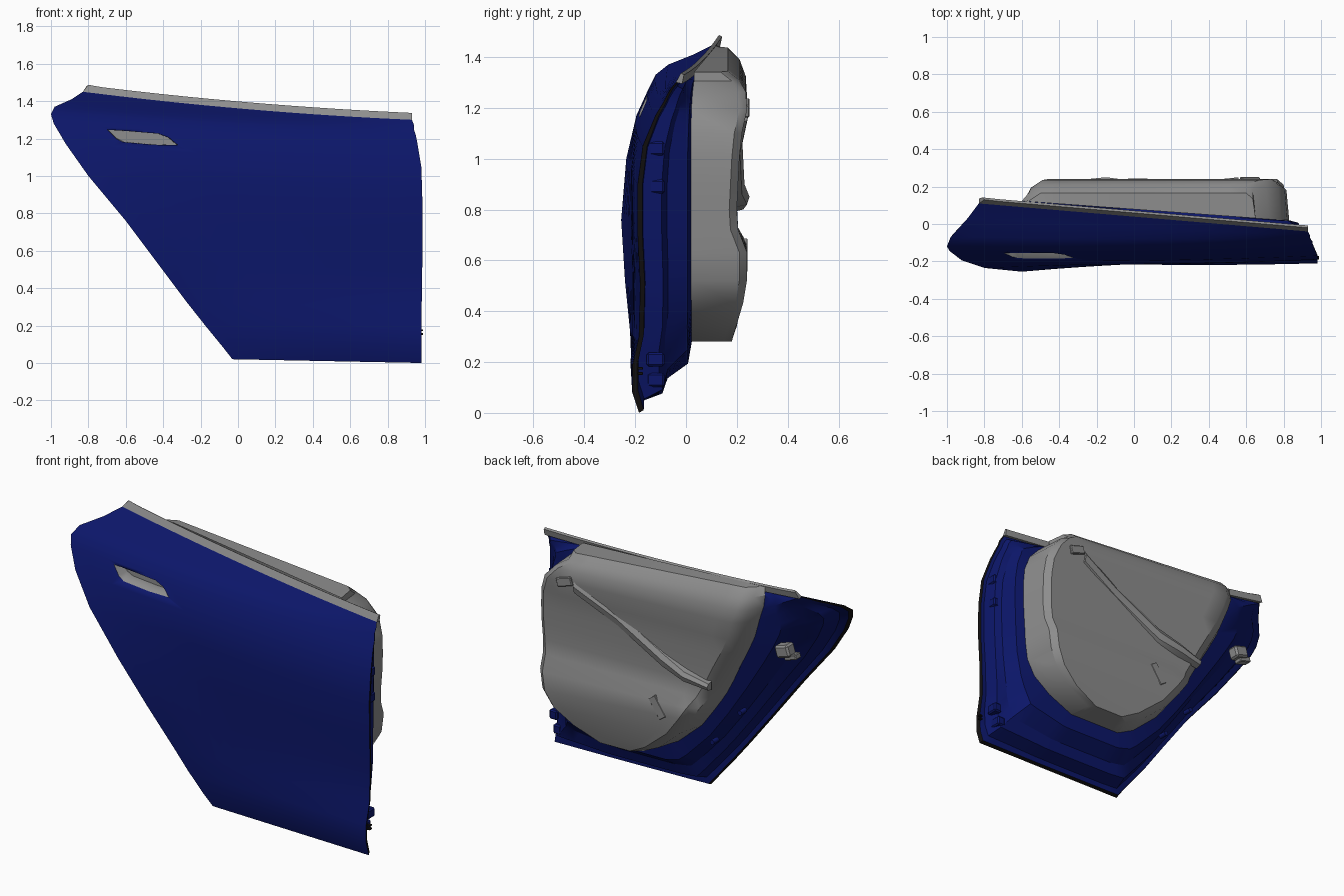
import bpy, bmesh, math
from mathutils import Vector, geometry

if "Cube" in bpy.data.objects:
    bpy.data.objects.remove(bpy.data.objects["Cube"])


def material(name, rgb):
    m = bpy.data.materials.new(name)
    m.diffuse_color = (*rgb, 1)
    m.use_nodes = True
    m.node_tree.nodes["Principled BSDF"].inputs["Base Color"].default_value = m.diffuse_color
    return m


BLUE = material("blue_paint", (0.0035, 0.008, 0.14))
BLACK = material("black_rubber", (0.006, 0.005, 0.005))
GREY = material("dark_grey_trim", (0.27, 0.27, 0.27))


def finish(name, bm, mats=(GREY,), angle=30):
    bmesh.ops.recalc_face_normals(bm, faces=bm.faces[:])
    me = bpy.data.meshes.new(name)
    bm.to_mesh(me)
    bm.free()
    for m in mats:
        me.materials.append(m)
    me.shade_smooth()
    me.set_sharp_from_angle(angle=math.radians(angle))
    ob = bpy.data.objects.new(name, me)
    bpy.context.collection.objects.link(ob)
    return ob


def loft(bm, rows, closed=False, caps=False):
    vs = [[bm.verts.new(p) for p in r] for r in rows]
    n = len(rows[0])
    for a, b in zip(vs, vs[1:]):
        for j in range(n if closed else n - 1):
            k = (j + 1) % n
            bm.faces.new((a[j], a[k], b[k], b[j]))
    if caps:
        bm.faces.new(vs[0])
        bm.faces.new(vs[-1])
    return vs


def box(name, loc, size, mats=(GREY,), tilt=0):
    bm = bmesh.new()
    bmesh.ops.create_cube(bm, size=1)
    bmesh.ops.scale(bm, vec=size, verts=bm.verts)
    bmesh.ops.bevel(bm, geom=bm.edges[:], offset=min(size) * 0.15, segments=1, affect='EDGES')
    ob = finish(name, bm, mats)
    ob.location = loc
    ob.rotation_euler.y = tilt
    return ob


def clamp(v):
    return max(0.0, min(1.0, v))


def panel_y(x, z):
    return 0.02 + 0.11 * clamp((0.8 - x) / 1.5) * clamp((z - 0.2) / 1.1)


# Outer skin rows: left x, z, y and right x, z, y
SKIN = [(-.03, .02, -.19, .98, .0, -.185), (-.085, .09, -.205, .98, .08, -.21),
        (-.175, .2, -.215, .98, .19, -.21), (-.27, .32, -.22, .982, .3, -.185),
        (-.42, .52, -.24, .985, .5, -.18), (-.60, .76, -.255, .987, .7, -.19),
        (-.8, 1.0, -.235, .985, .9, -.19), (-.92, 1.17, -.195, .98, 1.05, -.17),
        (-.985, 1.28, -.145, .96, 1.17, -.12), (-1, 1.33, -.12, .95, 1.22, -.09),
        (-.98, 1.37, -.07, .94, 1.25, -.075), (-.89, 1.41, .03, .94, 1.275, -.06),
        (-.83, 1.45, .11, .93, 1.30, -.04)]
# Inner trim rows: left x, z, right x, z and depth
TUB = [(.14, .285, .48, .28, .18), (.03, .34, .64, .35, .20), (-.13, .48, .75, .43, .225),
       (-.22, .6, .80, .52, .24), (-.27, .67, .815, .63, .24), (-.31, .73, .82, .72, .205),
       (-.36, .82, .825, .80, .20), (-.41, .92, .83, .9, .205), (-.47, 1.03, .83, 1.0, .21),
       (-.52, 1.13, .82, 1.1, .22), (-.56, 1.25, .785, 1.19, .24), (-.59, 1.33, .72, 1.26, .235),
       (-.60, 1.40, .65, 1.305, .21)]

# Skin surface with a flare along the wheel arch edge
COLS = 17
skin_rows = []
for i, (xl, zl, yl, xr, zr, yr) in enumerate(SKIN):
    v = i / (len(SKIN) - 1)
    base = max(yl, -.212)
    row = []
    for j in range(COLS):
        t = j / (COLS - 1)
        hump = 4 * t * (1 - t)
        flare = (yl - base) * max(0, 1 - t / .35) ** 1.5
        row.append(Vector((xl + (xr - xl) * t,
                           base + (yr - base) * t + flare - 0.055 * hump * v * (1 - v),
                           zl + (zr - zl) * t - 0.018 * hump * v ** 3)))
    skin_rows.append(row)

# Door body: skin, rubber edge and stepped inner frame
bm = bmesh.new()
grid = loft(bm, skin_rows)
rim = grid[0][:] + [r[-1] for r in grid[1:]] + grid[-1][-2::-1] + [r[0] for r in grid[-2:0:-1]]
outline = [Vector((r[0], r[1])) for r in TUB] + [Vector((r[2], r[3])) for r in reversed(TUB)]
centre = Vector((0.25, 0.85))


def target(p):
    far = centre + (p - centre) * 3
    for a, b in zip(outline, outline[1:] + outline[:1]):
        hit = geometry.intersect_line_line_2d(a, b, centre, far) if hasattr(
            geometry, "intersect_line_line_2d") else geometry.intersect_line_line(a, b, centre, far)
        if hit:
            return Vector(hit)
    return centre + (p - centre) * 0.75


start = [v.co.copy() for v in rim]
ends = [target(Vector((p.x, p.z))) for p in start]
prev = rim
n = len(rim)
for k, (f, g) in enumerate([(.03, .09), (.15, .1), (.25, .45), (.47, .55), (.68, .93), (1, 1)]):
    ring = []
    for p, e in zip(start, ends):
        y = p.y + (panel_y(e.x, e.y) - p.y) * g
        ring.append(bm.verts.new((p.x + (e.x - p.x) * f, y, p.z + (e.y - p.z) * f)))
    for j in range(n):
        q = (j + 1) % n
        face = bm.faces.new((prev[j], prev[q], ring[q], ring[j]))
        face.material_index = 1 if k == 0 else 0
    prev = ring
hub_at = Vector((centre.x, panel_y(*centre), centre.y))
hub = bm.verts.new(hub_at)
for j in range(n):
    bm.faces.new((prev[j], prev[(j + 1) % n], hub))
body = finish("door_body", bm, (BLUE, BLACK, GREY))

# Handle recess cut into the skin
lens = [(-.71, 1.25), (-.6, 1.243), (-.42, 1.228), (-.36, 1.205), (-.31, 1.162),
        (-.45, 1.165), (-.62, 1.18), (-.66, 1.2)]
bm = bmesh.new()
loft(bm, [[(x, -.35, z) for x, z in lens],
          [(-.52 + (x + .52) * .92, -.1, 1.205 + (z - 1.205) * .92) for x, z in lens]],
     closed=True, caps=True)
for f in bm.faces:
    f.material_index = 2
cutter = finish("handle_cutter", bm, (BLUE, BLACK, GREY))
cutter.hide_render = True
cut = body.modifiers.new("handle_recess", 'BOOLEAN')
cut.operation = 'DIFFERENCE'
cut.solver = 'EXACT'
cut.object = cutter

# Apply the cut, then open the frame behind the trim
graph = bpy.context.evaluated_depsgraph_get()
result = bpy.data.meshes.new_from_object(body.evaluated_get(graph))
body.modifiers.clear()
bm = bmesh.new()
bm.from_mesh(result)
bmesh.ops.delete(bm, geom=[v for v in bm.verts if (v.co - hub_at).length < 1e-4], context='VERTS')
bm.to_mesh(result)
bm.free()
body.data = result
bpy.data.objects.remove(cutter)

# Inner trim panel
bm = bmesh.new()


def tub_row(xl, zl, xr, zr, depth, flat=False):
    w = xr - xl
    ts = [0, .04 / w, .10 / w] + [.10 / w + (1 - .15 / w) * k / 12 for k in range(1, 12)] \
        + [1 - .05 / w, 1 - .015 / w, 1]
    row = []
    for k, t in enumerate(ts):
        x, z = xl + w * t, zl + (zr - zl) * t
        d = {1: .04, len(ts) - 2: .03}.get(k, 0)
        edge = flat or k in (0, len(ts) - 1)
        row.append((x, panel_y(x, z) if edge else depth - d, z))
    return row


first, last = TUB[0], TUB[-1]
rows = [tub_row(*first, flat=True)] + [tub_row(*r) for r in TUB]
rows.append(tub_row(last[0], last[1] + .045, last[2], last[3] + .035, .165))
rows.append(tub_row(last[0], last[1] + .05, last[2], last[3] + .035, 0, flat=True))
loft(bm, rows)
finish("inner_trim", bm, angle=35)

# Window sill strip along the top edge
bm = bmesh.new()
loft(bm, [[p, p + Vector((.03 if j == 0 else 0, .02, .037)), p + Vector((.02 if j == 0 else 0, .032, .03)),
           p + Vector((0, .025, -.005))] for j, p in enumerate(skin_rows[-1])],
     closed=True, caps=True)
finish("window_sill", bm)

# Diagonal armrest: x, z, outer y, half height
bm = bmesh.new()
loft(bm, [[(x, .19, z - h * 1.4), (x, y - .01, z - h), (x, y, z), (x, y - .015, z + h * .8), (x, .19, z + h)]
          for x, z, y, h in [(.56, 1.19, .25, .04), (.3, 1.06, .222, .04), (.0, .9, .23, .04),
                             (-.15, .85, .25, .03), (-.3, .82, .235, .02)]], closed=True, caps=True)
finish("armrest", bm)
box("pull_handle", (.62, .235, 1.2), (.1, .03, .05), tilt=.3)
box("pocket_light", (.02, .232, .62), (.05, .02, .13), tilt=.6)

# Hinges and latch
for x, z in ((.93, 1.04), (.93, .89), (.925, .21), (.90, .13)):
    box("hinge", (x, -.12, z), (.05, .07, .055), (BLUE,))
for z in (.155, .175):
    box("hinge_pin", (.98, -.18, z), (.02, .02, .01), (BLACK,))
box("latch", (-.70, .08, 1.09), (.09, .07, .07), tilt=.3)
box("latch_catch", (-.74, .07, 1.06), (.08, .05, .03), tilt=.3)

# Rubber stops on the diagonal frame
for x, z in ((-.38, .62), (-.2, .4)):
    bm = bmesh.new()
    bmesh.ops.create_cone(bm, cap_ends=True, segments=12, radius1=.014, radius2=.014, depth=.05)
    stop = finish("rubber_stop", bm, (BLUE,))
    stop.location = (x, .02, z)
    stop.rotation_euler.x = math.pi / 2
